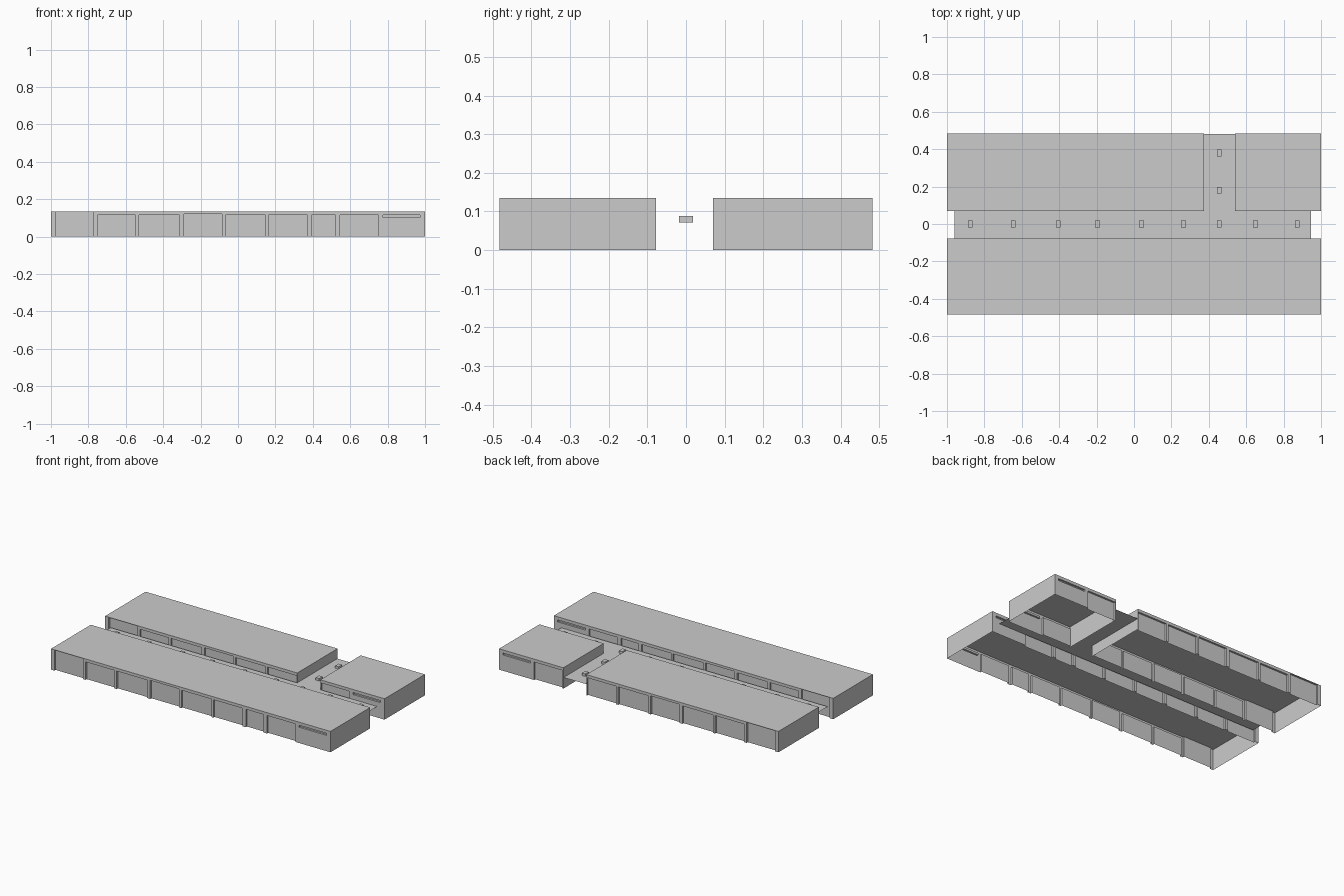
import bpy, bmesh

if "Cube" in bpy.data.objects:
    bpy.data.objects.remove(bpy.data.objects["Cube"])

H = 0.135        # roof height
DEPTH = 0.012    # recess depth of the facade bays
DECK_Z = 0.071   # level of the walkway canopy

# Bays: x start, x end, sill z, head z
BAYS = [(-0.975, -0.772, 0, 0.132), (-0.752, -0.547, 0, 0.116), (-0.53, -0.312, 0, 0.116),
        (-0.29, -0.085, 0, 0.12), (-0.068, 0.147, 0, 0.116), (0.162, 0.372, 0, 0.116),
        (0.394, 0.52, 0, 0.116), (0.545, 0.75, 0, 0.116), (0.775, 0.972, 0.102, 0.115)]


def finish(bm, name):
    bmesh.ops.remove_doubles(bm, verts=bm.verts, dist=1e-5)
    bmesh.ops.recalc_face_normals(bm, faces=bm.faces)
    me = bpy.data.meshes.new(name)
    bm.to_mesh(me)
    bm.free()
    ob = bpy.data.objects.new(name, me)
    bpy.context.collection.objects.link(ob)
    return ob


def quad(bm, *pts):
    bm.faces.new([bm.verts.new(p) for p in pts])


def wall(bm, x0, x1, z0, z1, y):
    if x1 - x0 > 1e-5 and z1 - z0 > 1e-5:
        quad(bm, (x0, y, z0), (x1, y, z0), (x1, y, z1), (x0, y, z1))


def facade(bm, x0, x1, y, inward):
    """Long wall with pillars between recessed bays."""
    yi = y + inward * DEPTH
    x = x0
    for a, b, s, h in BAYS:
        if a < x0 or b > x1:
            continue
        wall(bm, x, a, 0, H, y)      # pillar
        wall(bm, a, b, 0, s, y)      # below the opening
        wall(bm, a, b, h, H, y)      # lintel
        wall(bm, a, b, s, h, yi)     # recessed panel
        for e in (a, b):             # side reveals
            quad(bm, (e, y, s), (e, yi, s), (e, yi, h), (e, y, h))
        for z in ((s, h) if s else (h,)):
            quad(bm, (a, y, z), (b, y, z), (b, yi, z), (a, yi, z))
        x = b
    wall(bm, x, x1, 0, H, y)


def block(name, x0, x1, y0, y1):
    """Open-bottomed hall: roof, two end walls, two facades."""
    bm = bmesh.new()
    facade(bm, x0, x1, y0, 1)
    facade(bm, x0, x1, y1, -1)
    for x in (x0, x1):
        quad(bm, (x, y0, 0), (x, y1, 0), (x, y1, H), (x, y0, H))
    quad(bm, (x0, y0, H), (x1, y0, H), (x1, y1, H), (x0, y1, H))
    return finish(bm, name)


block("front_hall", -1, 1, -0.483, -0.077)
block("back_hall_long", -1, 0.375, 0.07, 0.483)
block("back_hall_short", 0.54, 1, 0.07, 0.483)

# T-shaped walkway canopy
bm = bmesh.new()
quad(bm, *[(x, y, DECK_Z) for x, y in
           [(-0.96, -0.077), (0.947, -0.077), (0.947, 0.07), (-0.96, 0.07)]])
quad(bm, *[(x, y, DECK_Z) for x, y in
           [(0.375, 0.07), (0.54, 0.07), (0.54, 0.48), (0.375, 0.48)]])
finish(bm, "walkway_canopy")

# Small vents along the walkway
spots = [(x, 0.0) for x in (-0.875, -0.645, -0.405, -0.195, 0.04, 0.265, 0.455, 0.65, 0.873)]
spots += [(0.455, 0.18), (0.455, 0.38)]
bm = bmesh.new()
for x, y in spots:
    vs = bmesh.ops.create_cube(bm, size=1)["verts"]
    bmesh.ops.scale(bm, vec=(0.025, 0.036, 0.016), verts=vs)
    bmesh.ops.translate(bm, vec=(x, y, 0.08), verts=vs)
finish(bm, "walkway_vents")
